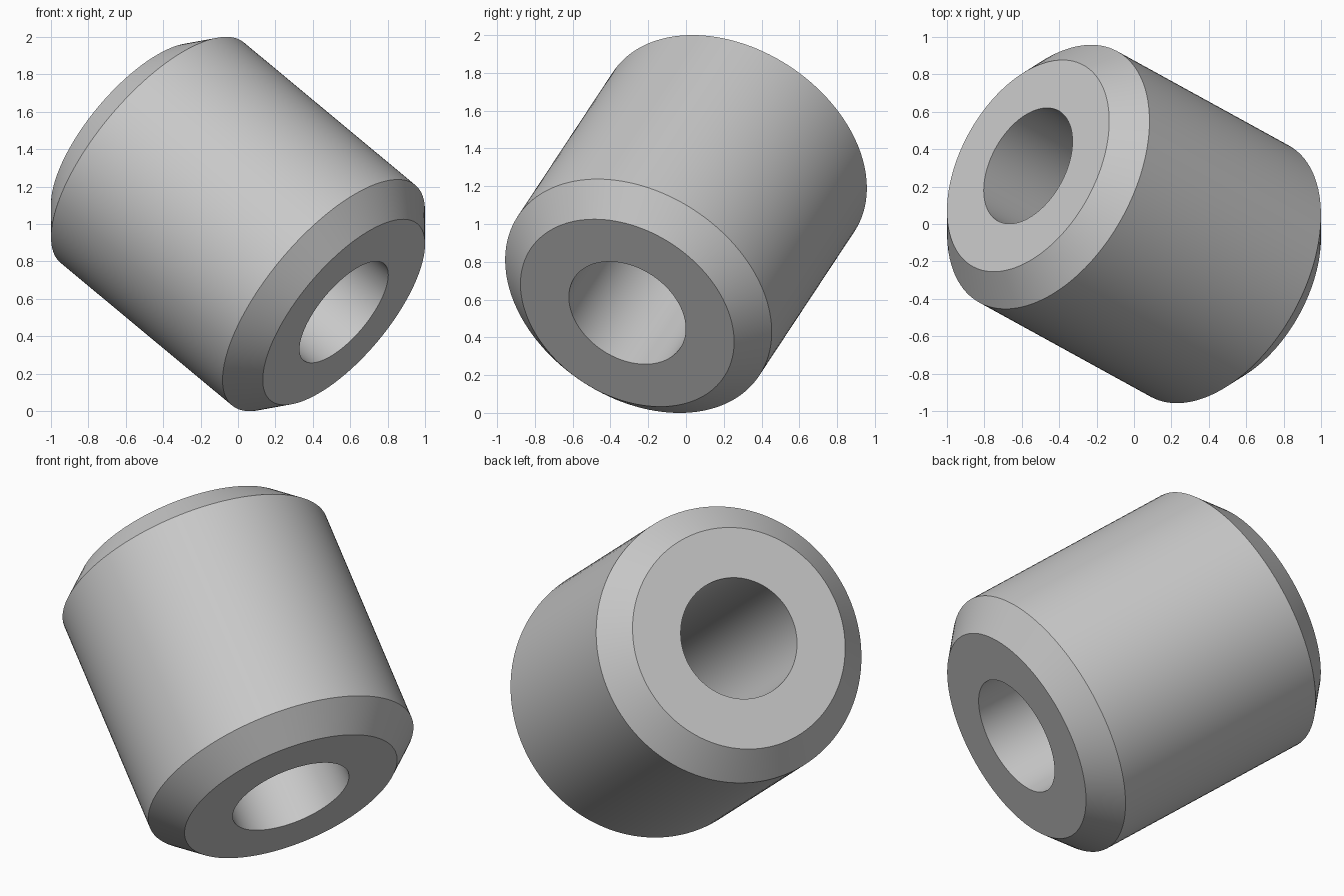
import bpy
import bmesh
import math
from mathutils import Vector

if "Cube" in bpy.data.objects:
    bpy.data.objects.remove(bpy.data.objects["Cube"], do_unlink=True)

SEGMENTS = 128
HALF_LENGTH = 0.799
OUTER_RADIUS = 0.766
CHAMFER = 0.152
BORE_RADIUS = 0.336
AXIS = Vector((0.708, -0.389, -0.589)).normalized()

# Plain grey finish
grey = bpy.data.materials.new("plain_grey")
grey.use_nodes = True
colour = (0.58, 0.58, 0.58, 1)
grey.diffuse_color = colour
grey.node_tree.nodes["Principled BSDF"].inputs["Base Color"].default_value = colour

# Closed cross-section (radius, height): bore, flat ends and chamfered rims
shoulder = HALF_LENGTH - CHAMFER
rim = OUTER_RADIUS - CHAMFER
profile = [(BORE_RADIUS, -HALF_LENGTH), (rim, -HALF_LENGTH),
           (OUTER_RADIUS, -shoulder), (OUTER_RADIUS, shoulder),
           (rim, HALF_LENGTH), (BORE_RADIUS, HALF_LENGTH)]

# Spin the section into a thick chamfered sleeve
bm = bmesh.new()
verts = [bm.verts.new((r, 0, h)) for r, h in profile]
edges = [bm.edges.new((v, verts[(i + 1) % len(verts)])) for i, v in enumerate(verts)]
bmesh.ops.spin(bm, geom=verts + edges, cent=(0, 0, 0), axis=(0, 0, 1),
               angle=math.tau, steps=SEGMENTS, use_merge=False)
bmesh.ops.remove_doubles(bm, verts=bm.verts[:], dist=0.0001)
bmesh.ops.recalc_face_normals(bm, faces=bm.faces[:])
mesh = bpy.data.meshes.new("chamfered_sleeve")
bm.to_mesh(mesh)
bm.free()
mesh.materials.append(grey)

# Tilt the sleeve along its axis
sleeve = bpy.data.objects.new("chamfered_sleeve", mesh)
bpy.context.collection.objects.link(sleeve)
sleeve.rotation_mode = 'QUATERNION'
sleeve.rotation_quaternion = AXIS.to_track_quat('Z', 'Y')
sleeve.location = (0, 0, 1)

# Smooth round walls, crisp rims
bpy.ops.object.select_all(action='DESELECT')
sleeve.select_set(True)
bpy.context.view_layer.objects.active = sleeve
bpy.ops.object.shade_smooth_by_angle(angle=math.radians(30))
